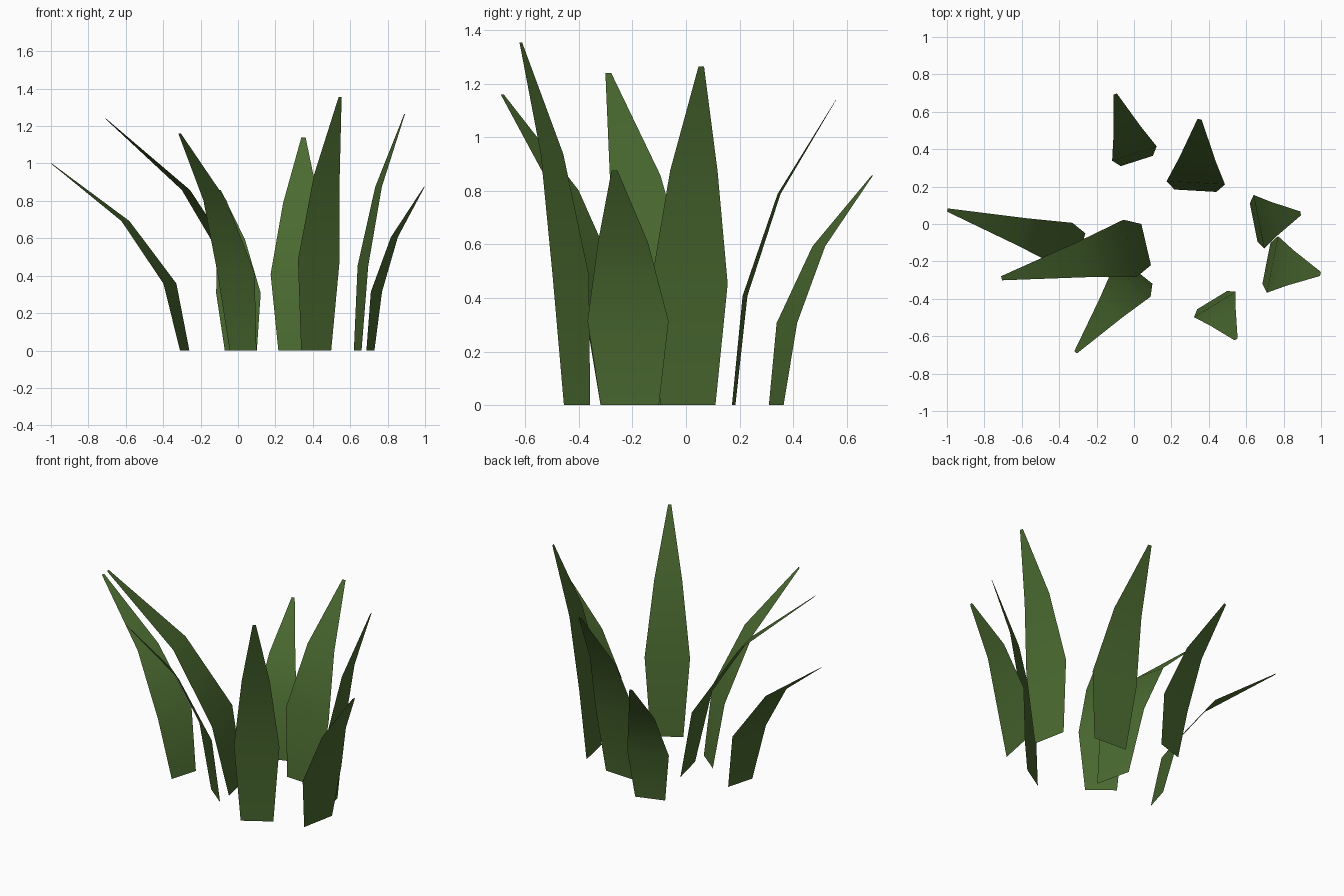
import bpy
from mathutils import Vector

if "Cube" in bpy.data.objects:
    bpy.data.objects.remove(bpy.data.objects["Cube"])

green = bpy.data.materials.new("leaf_green")
green.diffuse_color = (0.07, 0.145, 0.03, 1)
green.use_nodes = True
green.node_tree.nodes["Principled BSDF"].inputs["Base Color"].default_value = green.diffuse_color

# rows of a blade: (lean fraction, height fraction, width relative to the foot)
ROWS = [(0, 0, 1), (0.111, 0.358, 1.39), (0.444, 0.692, 0.86), (1, 1, 0.10)]


def blade(name, foot, tip, height, width):
    """Flat tapering leaf that bends from its foot towards its tip."""
    foot, tip = Vector(foot), Vector(tip)
    lean = tip - foot
    side = Vector((-lean.y, lean.x)).normalized() * width / 2
    verts = []
    for along, up, wide in ROWS:
        centre = foot + lean * along
        for s in (1, -1):
            p = centre + side * wide * s
            verts.append((p.x, p.y, height * up))
    faces = [(2 * i, 2 * i + 1, 2 * i + 3, 2 * i + 2) for i in range(len(ROWS) - 1)]
    mesh = bpy.data.meshes.new(name)
    mesh.from_pydata(verts, [], faces)
    mesh.materials.append(green)
    mesh.shade_smooth()
    obj = bpy.data.objects.new(name, mesh)
    bpy.context.collection.objects.link(obj)


# foot, tip (both seen from above), height, foot width
blade("back_blade", (0.015, 0.337), (-0.10, 0.695), 0.857, 0.18)
blade("back_right_blade", (0.328, 0.178), (0.35, 0.56), 1.14, 0.225)
blade("right_blade", (0.64, 0.007), (0.891, 0.057), 1.265, 0.21)
blade("front_right_blade", (0.708, -0.21), (0.997, -0.267), 0.877, 0.222)
blade("front_blade", (0.418, -0.407), (0.546, -0.617), 1.355, 0.188)
blade("front_left_blade", (0.027, -0.262), (-0.312, -0.686), 1.16, 0.183)
blade("middle_blade", (0.065, -0.11), (-0.708, -0.29), 1.24, 0.226)
blade("left_blade", (-0.285, -0.135), (-0.998, 0.075), 1.0, 0.177)
